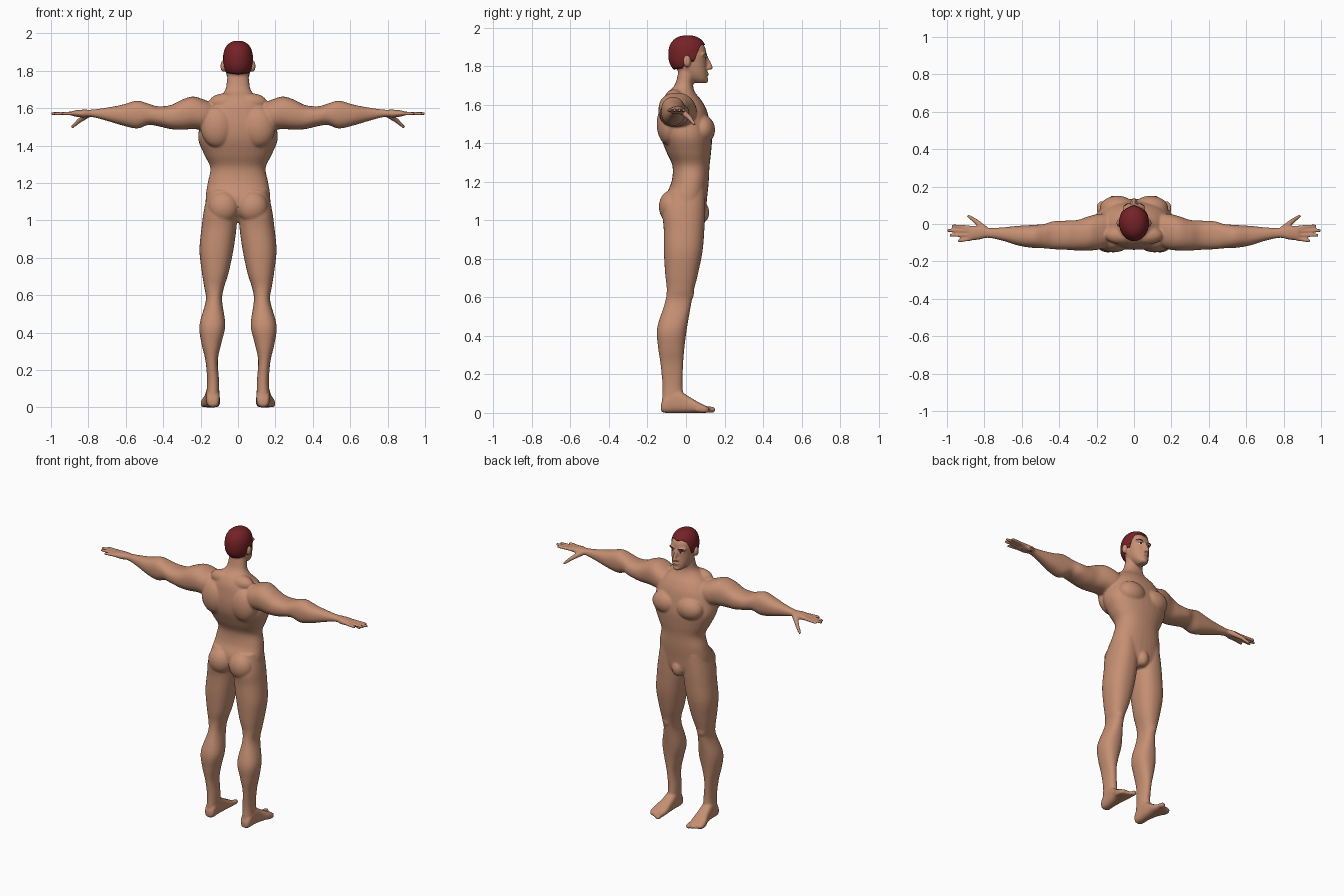
import bpy, bmesh, math
from mathutils import Matrix, Vector

default = bpy.data.objects.get("Cube")
if default:
    bpy.data.objects.remove(default)


def material(name, r, g, b):
    m = bpy.data.materials.new(name)
    m.use_nodes = True
    m.diffuse_color = (r, g, b, 1)
    node = m.node_tree.nodes["Principled BSDF"]
    node.inputs["Base Color"].default_value = (r, g, b, 1)
    node.inputs["Roughness"].default_value = 0.7
    return m


skin = material("skin", 0.56, 0.275, 0.17)
hair_red = material("dark red hair", 0.18, 0.016, 0.02)
brow_brown = material("dark brow", 0.06, 0.012, 0.012)
eye_white = material("eye white", 0.65, 0.6, 0.55)
iris_brown = material("iris brown", 0.03, 0.015, 0.01)
lip_colour = material("lips", 0.4, 0.15, 0.11)


def finish(name, bm, mat):
    bmesh.ops.recalc_face_normals(bm, faces=bm.faces[:])
    for f in bm.faces:
        f.smooth = True
    mesh = bpy.data.meshes.new(name)
    bm.to_mesh(mesh)
    bm.free()
    mesh.materials.append(mat)
    obj = bpy.data.objects.new(name, mesh)
    bpy.context.collection.objects.link(obj)
    return obj


def spow(v, p):
    return math.copysign(abs(v) ** p, v)


def spline(rows, steps=5):
    """Smooth rows of numbers with a Catmull-Rom curve."""
    out = []
    last = len(rows) - 1
    for i in range(last):
        quad = [rows[max(0, min(last, i + k))] for k in (-1, 0, 1, 2)]
        for n in range(steps):
            t = n / steps
            out.append([b + 0.5 * t * (c - a + t * (2 * a - 5 * b + 4 * c - d + t * (3 * (b - c) + d - a)))
                        for a, b, c, d in zip(*quad)])
    return out + [rows[-1]]


def loft(bm, axis, rows, side=1, power=0.88, count=32):
    """Rounded rings along an axis; each row is position, u range, v range."""
    rings = []
    for t, u0, u1, v0, v1 in spline(rows):
        ring = []
        for k in range(count):
            a = math.tau * k / count
            u = (u0 + u1) / 2 + (u1 - u0) / 2 * spow(math.cos(a), power)
            v = (v0 + v1) / 2 + (v1 - v0) / 2 * spow(math.sin(a), power)
            x, y, z = {"X": (t, u, v), "Y": (u, t, v), "Z": (u, v, t)}[axis]
            ring.append(bm.verts.new((x * side, y, z)))
        rings.append(ring)
    for low, high in zip(rings, rings[1:]):
        for k in range(count):
            j = (k + 1) % count
            bm.faces.new((low[k], low[j], high[j], high[k]))
    bm.faces.new(rings[0])
    bm.faces.new(rings[-1])


def ball(bm, centre, radii):
    bmesh.ops.create_uvsphere(bm, u_segments=24, v_segments=16, radius=1,
                              matrix=Matrix.Translation(centre) @ Matrix.Diagonal((*radii, 1)))


def digit(bm, start, end, r0, r1, side):
    """Tapered finger or toe segment with round ends."""
    p, q = Vector(start), Vector(end)
    p.x *= side
    q.x *= side
    turn = (q - p).to_track_quat("Z", "Y").to_matrix().to_4x4()
    bmesh.ops.create_cone(bm, cap_ends=True, segments=16, radius1=r0, radius2=r1, depth=(q - p).length,
                          matrix=Matrix.Translation((p + q) / 2) @ turn)
    ball(bm, p, (r0, r0, r0))
    ball(bm, q, (r1, r1, r1))


# Trunk and neck: height, half width, back, chest
trunk = [(0.99, 0.12, -0.05, 0.075), (1.04, 0.165, -0.09, 0.1), (1.12, 0.173, -0.105, 0.11),
         (1.2, 0.162, -0.075, 0.118), (1.28, 0.148, -0.07, 0.122), (1.35, 0.18, -0.1, 0.13),
         (1.43, 0.212, -0.13, 0.135), (1.5, 0.205, -0.138, 0.125), (1.57, 0.18, -0.132, 0.108),
         (1.62, 0.145, -0.122, 0.082), (1.66, 0.1, -0.1, 0.05), (1.7, 0.067, -0.06, 0.037),
         (1.76, 0.058, -0.042, 0.045), (1.82, 0.05, -0.035, 0.05)]
# Face and jaw
face = [(1.712, 0.022, 0.045, 0.1), (1.73, 0.04, 0.015, 0.11), (1.755, 0.054, -0.02, 0.11),
        (1.785, 0.063, -0.05, 0.108), (1.82, 0.068, -0.065, 0.106), (1.86, 0.071, -0.075, 0.107),
        (1.9, 0.068, -0.07, 0.098), (1.925, 0.05, -0.05, 0.075)]
# Leg from hip to ankle
leg = [(1.16, 0.01, 0.16, -0.09, 0.1), (1.05, 0.004, 0.183, -0.122, 0.1), (0.96, 0.008, 0.195, -0.116, 0.096),
       (0.84, 0.025, 0.206, -0.115, 0.086), (0.72, 0.05, 0.193, -0.108, 0.062), (0.64, 0.075, 0.18, -0.1, 0.042),
       (0.57, 0.085, 0.172, -0.11, 0.028), (0.44, 0.068, 0.206, -0.15, 0.005), (0.34, 0.09, 0.195, -0.145, -0.008),
       (0.25, 0.108, 0.174, -0.132, -0.015), (0.14, 0.101, 0.165, -0.122, -0.018), (0.06, 0.1, 0.17, -0.125, -0.01)]
# Foot from heel to ball
foot = [(-0.13, 0.115, 0.155, 0.01, 0.045), (-0.11, 0.1, 0.168, 0, 0.085), (-0.05, 0.098, 0.172, 0, 0.12),
        (0.01, 0.097, 0.18, 0, 0.088), (0.06, 0.095, 0.196, 0, 0.058), (0.1, 0.098, 0.198, 0, 0.038),
        (0.12, 0.105, 0.185, 0.004, 0.028)]
# Arm from shoulder to knuckles
arm = [(0.12, -0.11, 0.05, 1.5, 1.62), (0.18, -0.135, 0.055, 1.485, 1.645), (0.24, -0.142, 0.042, 1.488, 1.662),
       (0.3, -0.142, 0.022, 1.485, 1.645), (0.36, -0.138, 0.018, 1.488, 1.616), (0.43, -0.135, 0.015, 1.504, 1.61),
       (0.48, -0.13, 0, 1.51, 1.624), (0.54, -0.128, -0.005, 1.491, 1.64), (0.62, -0.115, -0.01, 1.508, 1.618),
       (0.7, -0.09, -0.018, 1.532, 1.603), (0.78, -0.074, -0.021, 1.552, 1.592), (0.83, -0.084, -0.01, 1.55, 1.592),
       (0.88, -0.086, -0.01, 1.556, 1.587)]
# Muscles, knee and ear on each side: centre, radii
masses = [((0.088, 0.085, 1.47), (0.095, 0.066, 0.075)),
          ((0.078, -0.075, 1.07), (0.082, 0.066, 0.085)),
          ((0.11, -0.09, 1.5), (0.09, 0.062, 0.11)),
          ((0.065, -0.06, 1.63), (0.09, 0.05, 0.05)),
          ((0.13, 0.008, 0.625), (0.034, 0.034, 0.05)),
          ((0.08, 0.005, 1.825), (0.014, 0.02, 0.032)),
          ((0.012, 0.116, 1.788), (0.009, 0.012, 0.008)),
          ((0.032, 0.09, 1.86), (0.03, 0.02, 0.009))]

body = bmesh.new()
for rows in (trunk, face):
    loft(body, "Z", [(z, -w, w, back, front) for z, w, back, front in rows])
ball(body, (0, 0.01, 1.86), (0.073, 0.094, 0.09))
ball(body, (0, 0.085, 1.04), (0.038, 0.036, 0.052))
ball(body, (0, 0.104, 1.728), (0.024, 0.012, 0.017))
ball(body, (0, 0.108, 1.759), (0.022, 0.01, 0.012))
digit(body, (0, 0.108, 1.845), (0, 0.128, 1.793), 0.008, 0.012, 1)

for s in (1, -1):
    loft(body, "Z", leg, s)
    loft(body, "Y", foot, s, 0.75)
    loft(body, "X", arm, s)
    for (x, y, z), radii in masses:
        ball(body, (x * s, y, z), radii)
    # Four fingers and a thumb
    for i, (reach, spread) in enumerate([(0.968, -0.01), (0.993, -0.034), (0.98, -0.06), (0.935, -0.09)]):
        digit(body, (0.865, -0.02 - 0.019 * i, 1.572), (reach, spread, 1.57), 0.0115, 0.009, s)
    digit(body, (0.8, -0.025, 1.568), (0.85, 0.018, 1.532), 0.018, 0.013, s)
    digit(body, (0.85, 0.018, 1.532), (0.885, 0.042, 1.5), 0.013, 0.009, s)
    # Five toes, largest on the inside
    for i in range(5):
        r = 0.016 if i == 0 else 0.012 - 0.0007 * i
        x = 0.113 + 0.0185 * i
        digit(body, (x, 0.09 - 0.008 * i, r + 0.006), (x + 0.002, 0.137 - 0.0095 * i, r), r, r, s)

figure = finish("body", body, skin)
remesh = figure.modifiers.new("fuse", "REMESH")
remesh.mode = "VOXEL"
remesh.voxel_size = 0.006
remesh.use_smooth_shade = True
soften = figure.modifiers.new("soften", "SMOOTH")
soften.factor = 0.5
soften.iterations = 6

# Short hair: a cap whose lower edge follows a hairline (angle from front, elevation)
hairline = [(0, 27), (25, 31), (45, 24), (60, 4), (70, -17), (82, -17), (92, -6), (108, -42), (180, -50)]


def hair_edge(angle):
    for (a, e), (b, f) in zip(hairline, hairline[1:]):
        if angle <= b:
            return e + (f - e) * (angle - a) / (b - a)
    return hairline[-1][1]


cap = bmesh.new()
columns, levels = 72, 16
grid = []
for c in range(columns):
    turn = 360 * c / columns
    low = hair_edge(min(turn, 360 - turn))
    a = math.radians(turn)
    line = []
    for n in range(levels + 1):
        e = math.radians(low + (90 - low) * n / levels)
        out, up = spow(math.cos(e), 0.85), spow(math.sin(e), 0.85)
        line.append(cap.verts.new((0.08 * out * math.sin(a), 0.008 + 0.1 * out * math.cos(a), 1.86 + 0.1 * up)))
    grid.append(line)
for c in range(columns):
    here, there = grid[c], grid[(c + 1) % columns]
    for n in range(levels):
        cap.faces.new((here[n], there[n], there[n + 1], here[n + 1]))
bmesh.ops.remove_doubles(cap, verts=cap.verts[:], dist=0.0002)
hair = finish("hair", cap, hair_red)
shell = hair.modifiers.new("thickness", "SOLIDIFY")
shell.thickness = 0.016
shell.offset = -1


def plate(name, mat, x, z, rx, rz, tilt=0, lift=0.001):
    """Thin oval laid onto the face."""
    bm = bmesh.new()
    bmesh.ops.create_grid(bm, x_segments=10, y_segments=6, size=1)
    for v in bm.verts:
        u, w = v.co.x, v.co.y
        px = rx * u * math.sqrt(1 - w * w / 2)
        pz = rz * w * math.sqrt(1 - u * u / 2)
        v.co = (x + px, 0.2, z + pz + tilt * px)
    obj = finish(name, bm, mat)
    wrap = obj.modifiers.new("lay on face", "SHRINKWRAP")
    wrap.target = figure
    wrap.wrap_method = "PROJECT"
    wrap.use_project_y = True
    wrap.use_positive_direction = True
    wrap.use_negative_direction = True
    wrap.offset = lift


# Painted face details
for s in (1, -1):
    plate("eyebrow", brow_brown, 0.032 * s, 1.861, 0.021, 0.005, 0.2 * s)
    plate("eye", eye_white, 0.03 * s, 1.84, 0.014, 0.006)
    plate("iris", iris_brown, 0.03 * s, 1.84, 0.006, 0.006, 0, 0.002)
    plate("eyelid_line", brow_brown, 0.03 * s, 1.846, 0.016, 0.002, 0, 0.002)
plate("lips", lip_colour, 0, 1.758, 0.021, 0.006)
